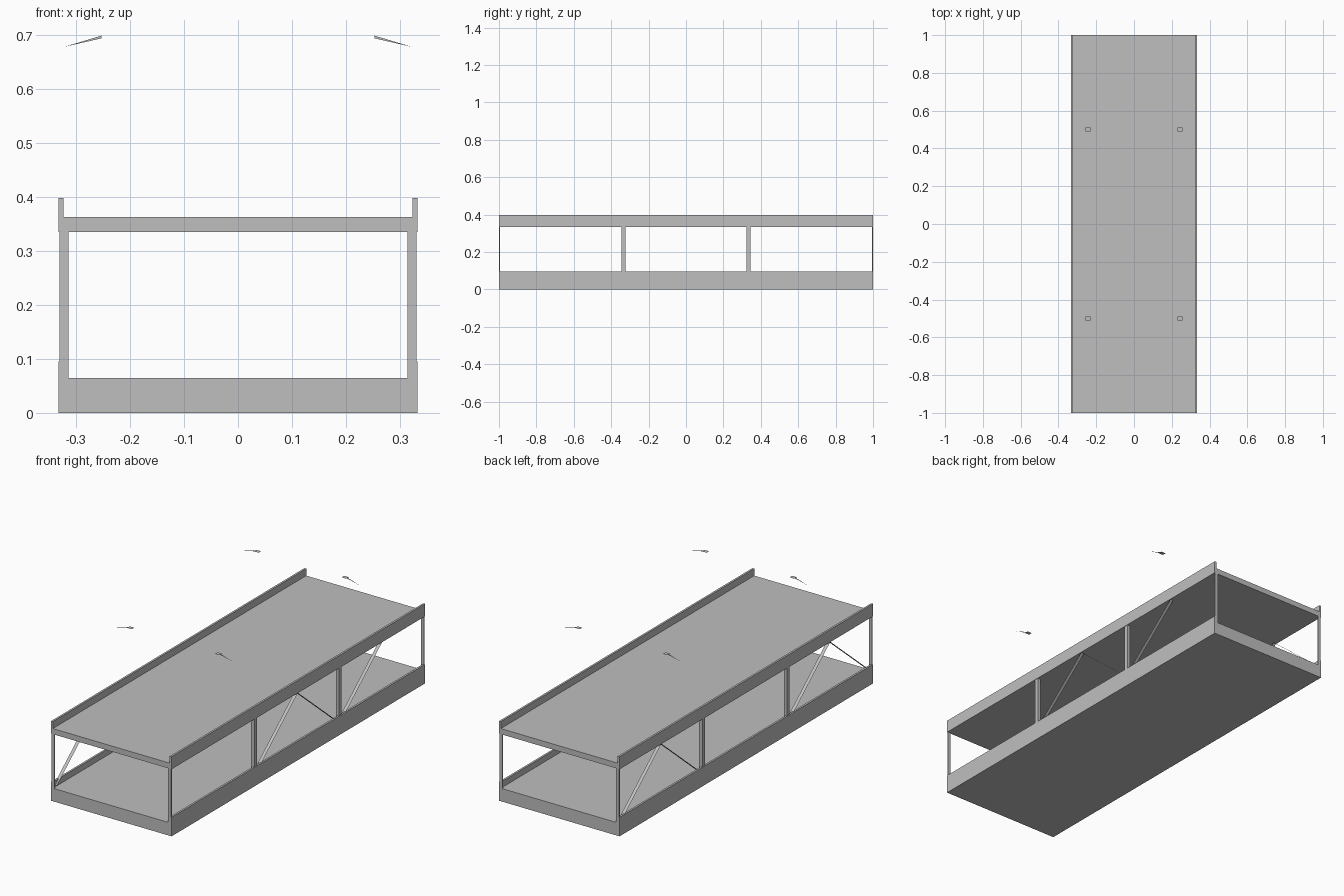
import bpy

cube = bpy.data.objects.get("Cube")
if cube:
    bpy.data.objects.remove(cube, do_unlink=True)

grey = bpy.data.materials.new("plain grey")
grey.use_nodes = True
COLOUR = (0.52, 0.52, 0.52, 1)
grey.diffuse_color = COLOUR
grey.node_tree.nodes["Principled BSDF"].inputs["Base Color"].default_value = COLOUR


def add_mesh(name, verts, faces):
    mesh = bpy.data.meshes.new(name)
    mesh.from_pydata(verts, [], faces)
    mesh.materials.append(grey)
    obj = bpy.data.objects.new(name, mesh)
    bpy.context.collection.objects.link(obj)
    return obj


def box(name, xs, ys, zs):
    xs = sorted(xs)
    verts = [(x, y, z) for x in xs for y in ys for z in zs]
    faces = [(0, 1, 3, 2), (4, 6, 7, 5), (0, 4, 5, 1),
             (2, 3, 7, 6), (0, 2, 6, 4), (1, 5, 7, 3)]
    return add_mesh(name, verts, faces)


def sheet(name, verts):
    return add_mesh(name, verts, [tuple(range(len(verts)))])


HALF_W, RAIL_IN = 0.333, 0.323
POST_IN, POST_OUT = 0.314, 0.331
FLOOR, CEILING = 0.065, 0.335
BAY = 1 / 3

# Decks
box("lower_deck", (-RAIL_IN, RAIL_IN), (-1, 1), (0, FLOOR))
box("upper_deck", (-RAIL_IN, RAIL_IN), (-1, 1), (CEILING, 0.363))

for side, s in (("left", 1), ("right", -1)):
    # Edge rails
    rail_x = (s * RAIL_IN, s * HALF_W)
    box(f"{side}_lower_rail", rail_x, (-1, 1), (0, 0.095))
    box(f"{side}_upper_rail", rail_x, (-1, 1), (CEILING, 0.398))

    # Posts: thin at the ends, square between bays
    post_x = (s * POST_IN, s * POST_OUT)
    for name, y0, y1 in (("front", -1, -0.995), ("back", 0.995, 1),
                         ("front_middle", -BAY - 0.011, -BAY + 0.009),
                         ("back_middle", BAY - 0.009, BAY + 0.011)):
        box(f"{side}_{name}_post", post_x, (y0, y1), (FLOOR, CEILING))

    # Lamps above the deck: a flat lens and an upright arm
    for end, y in (("front", -0.5), ("back", 0.5)):
        sheet(f"{side}_{end}_lamp_lens",
              [(s * x, y + dy, 0.697) for x, dy in
               ((0.23, -0.01), (0.256, -0.01), (0.256, 0.01), (0.23, 0.01))])
        sheet(f"{side}_{end}_lamp_arm",
              [(s * x, y, z) for x, z in
               ((0.253, 0.694), (0.253, 0.699), (0.323, 0.678))])


# Diagonal braces: flat strips running from the floor to the middle of a bay
def brace(name, s, foot_y, top_y):
    a, b = s * POST_IN, s * POST_OUT
    sheet(name, [(a, foot_y, 0.072), (b, foot_y, 0.072),
                 (b, top_y, CEILING), (a, top_y, CEILING)])


for name, s, middle, ends in (("right_front_brace", -1, -2 * BAY, (-1, 1)),
                              ("right_back_brace", -1, 2 * BAY, (-1, 1)),
                              ("left_middle_brace", 1, 0, (-1, 1)),
                              ("left_back_brace", 1, 2 * BAY, (-1,))):
    for e in ends:
        label = "rising" if e < 0 else "falling"
        brace(f"{name}_{label}", s, middle + e * 0.315, middle)
